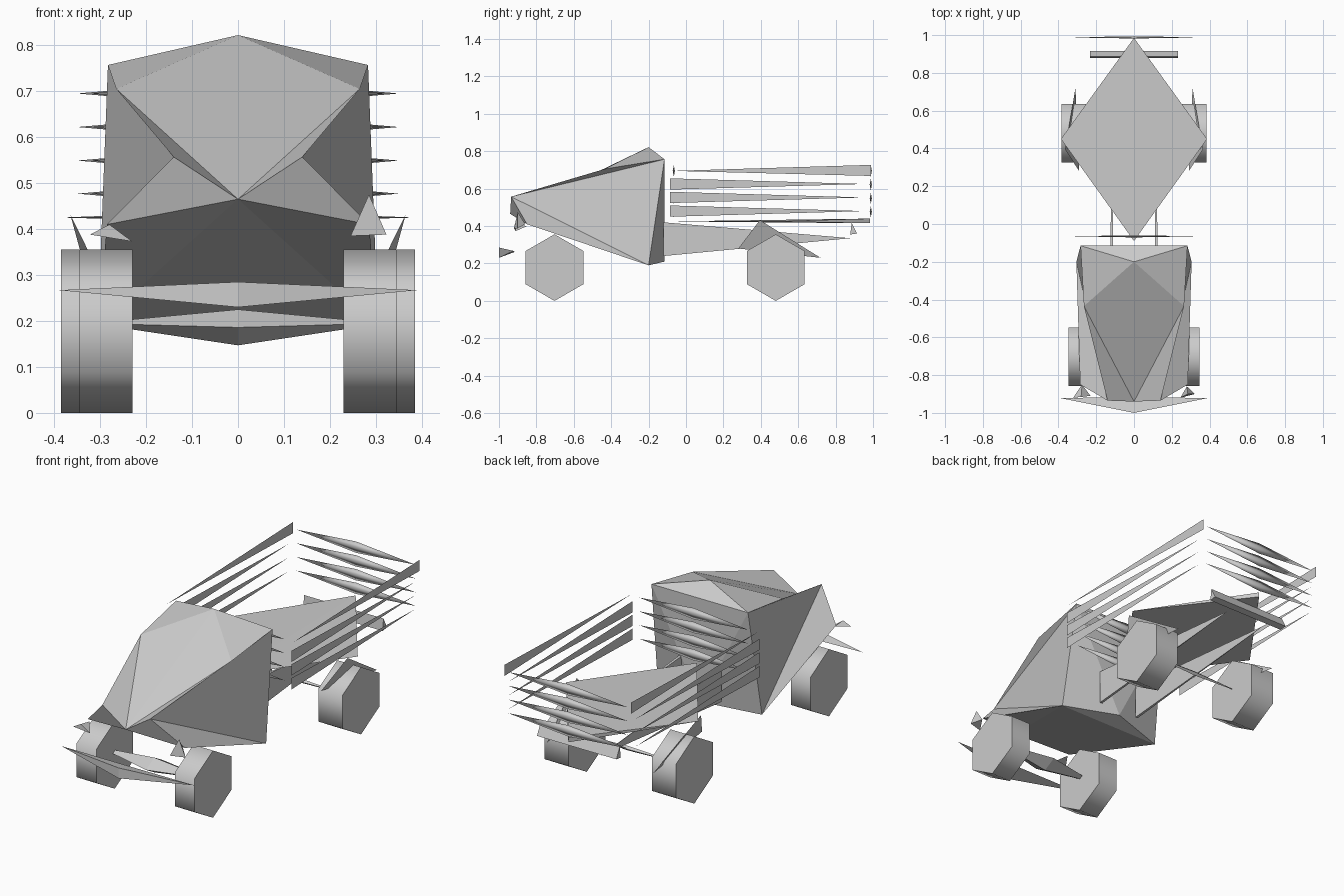
import bpy, bmesh, math
from mathutils import Vector

if "Cube" in bpy.data.objects:
    bpy.data.objects.remove(bpy.data.objects["Cube"])


def mesh(name, verts, faces):
    me = bpy.data.meshes.new(name)
    bm = bmesh.new()
    vs = [bm.verts.new(v) for v in verts]
    for f in faces:
        bm.faces.new([vs[i] for i in f])
    bmesh.ops.recalc_face_normals(bm, faces=bm.faces[:])
    bm.to_mesh(me)
    bm.free()
    ob = bpy.data.objects.new(name, me)
    bpy.context.collection.objects.link(ob)
    return ob


def slab(name, pts, offset):
    """Flat outline thickened along an offset vector."""
    n = len(pts)
    off = Vector(offset)
    verts = [Vector(p) - off / 2 for p in pts] + [Vector(p) + off / 2 for p in pts]
    faces = [range(n), range(2 * n - 1, n - 1, -1)]
    faces += [(i, (i + 1) % n, n + (i + 1) % n, n + i) for i in range(n)]
    return mesh(name, verts, faces)


def sheet(name, pts):
    """Single flat panel."""
    return mesh(name, pts, [range(len(pts))])


def spindle(name, ring, tip):
    """Pointed cross bar: (y, z) section at x = 0, a point at each end."""
    tx, ty, tz = tip
    n = len(ring)
    verts = [(-tx, ty, tz), (tx, ty, tz)] + [(0, y, z) for y, z in ring]
    faces = []
    for a in range(n):
        p, q = 2 + a, 2 + (a + 1) % n
        faces += [(0, p, q), (1, q, p)]
    return mesh(name, verts, faces)


def diamond(y, z, dy, dz):
    return [(y - dy, z), (y, z + dz), (y + dy, z), (y, z - dz)]


def smooth(ob, angle):
    bpy.context.view_layer.objects.active = ob
    ob.select_set(True)
    bpy.ops.object.shade_smooth_by_angle(angle=math.radians(angle))
    ob.select_set(False)


def wheel(name, x0, x1, y):
    r = 0.178
    pts = [((x0 + x1) / 2, y + r * math.sin(k * math.pi / 3),
            r + r * math.cos(k * math.pi / 3)) for k in range(6)]
    smooth(slab(name, pts, (abs(x1 - x0), 0, 0)), 65)


# Cab and hood: three centre points, then five points per side
cab = [(0, -0.20, 0.822), (0, -0.94, 0.465), (0, -0.115, 0.21)]
for s in (1, -1):
    cab += [(s * 0.265, -0.435, 0.705), (s * 0.283, -0.115, 0.757),
            (s * 0.14, -0.935, 0.557), (s * 0.285, -0.85, 0.41),
            (s * 0.305, -0.20, 0.19)]
faces = [(0, 3, 1), (0, 1, 8), (0, 4, 9), (4, 2, 9), (7, 12, 2), (1, 7, 12)]
for o in (3, 8):
    roof, rear, hood, low, base = range(o, o + 5)
    faces += [(0, roof, rear), (1, roof, hood), (1, hood, low), (roof, hood, rear),
              (rear, hood, base), (hood, low, base), (1, low, base), (rear, base, 2)]
mesh("cab", cab, faces)

# Diamond bed floor, slightly thicker at the tail
mesh("bed_floor", [(0, -0.09, 0.425), (0.387, 0.45, 0.425), (-0.387, 0.45, 0.425),
                   (0, 0.985, 0.44), (0, 0.985, 0.415)],
     [(0, 1, 3, ), (0, 3, 2), (0, 4, 1), (0, 2, 4), (1, 4, 3), (2, 3, 4)])

# Bumper and axles
spindle("front_bumper", [(-1.0, 0.285), (-0.915, 0.262), (-1.0, 0.23)],
        (0.39, -0.922, 0.267))
spindle("front_axle", diamond(-0.70, 0.186, 0.07, 0.039), (0.32, -0.70, 0.195))
spindle("rear_axle", diamond(0.48, 0.19, 0.012, 0.012), (0.30, 0.48, 0.19))

# Rear cross bar
slab("rear_bar", [(0, 0.878, 0.355), (0, 0.886, 0.418), (0, 0.915, 0.36)],
     (0.465, 0, 0))

# End boards of the stake bed
for i, z in enumerate((0.695, 0.622, 0.549, 0.477)):
    for part, y, half in (("tail_board", 0.988, 0.35), ("head_board", -0.065, 0.32)):
        smooth(spindle(f"{part}_{i}", diamond(y, z, 0.006, 0.03), (half, y, z)), 180)

for s, side in ((1, "right"), (-1, "left")):
    wheel(f"front_wheel_{side}", s * 0.23, s * 0.346, -0.703)
    wheel(f"rear_wheel_{side}", s * 0.245, s * 0.385, 0.480)

    # Tapered side boards
    x = s * 0.372
    sheet(f"side_board_top_{side}", [(x, -0.07, 0.695), (x, 0.99, 0.668),
                                     (x, 0.99, 0.727)])
    for i, z in enumerate((0.625, 0.553, 0.48)):
        sheet(f"side_board_{i}_{side}", [(x, -0.085, z - 0.03), (x, 0.955, z),
                                         (x, -0.085, z + 0.03)])

    # Chassis rail, tapering to a point at the tail
    a, b = s * 0.11, s * 0.124
    mesh(f"chassis_rail_{side}", [(a, -0.12, 0.42), (b, -0.12, 0.42), (b, -0.12, 0.24),
                                  (a, -0.12, 0.24), (s * 0.117, 0.88, 0.335)],
         [(0, 1, 2, 3), (0, 1, 4), (1, 2, 4), (2, 3, 4), (3, 0, 4)])

    # Rear mudguard
    sheet(f"mudguard_{side}", [(s * 0.29, 0.28, 0.28), (s * 0.365, 0.395, 0.432),
                               (s * 0.31, 0.72, 0.23)])

# Headlights: pointed shards that differ left to right
for side, tri, back in (
        ("right", [(0.285, -0.90, 0.475), (0.245, -0.92, 0.385), (0.323, -0.90, 0.388)],
         (0.28, -0.86, 0.41)),
        ("left", [(-0.28, -0.915, 0.41), (-0.322, -0.92, 0.388), (-0.23, -0.91, 0.373)],
         (-0.275, -0.85, 0.40))):
    mesh(f"headlight_{side}", tri + [back], [(0, 1, 2), (0, 1, 3), (1, 2, 3), (2, 0, 3)])
